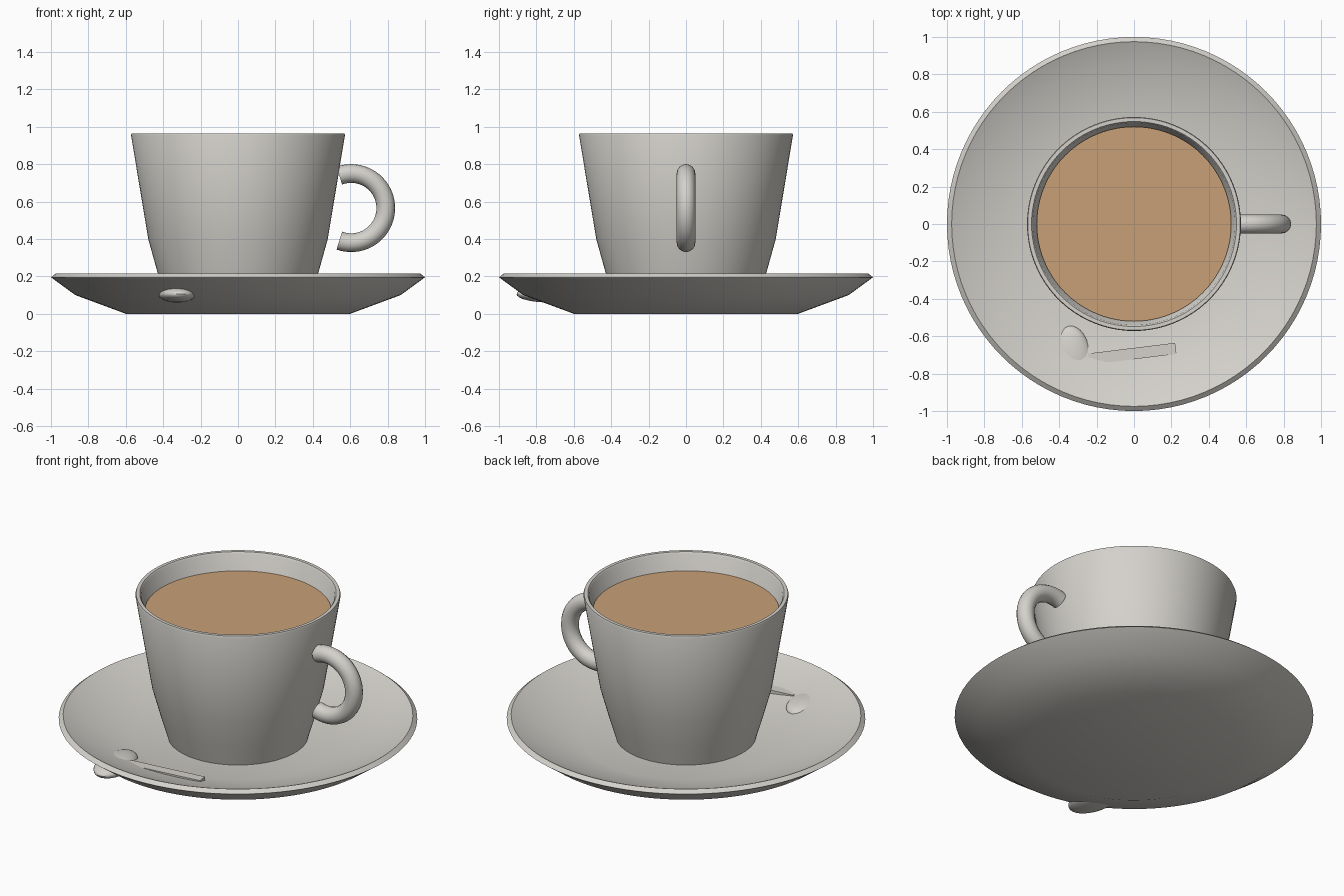
import bpy, bmesh
from math import radians, sin, cos, pi
from mathutils import Matrix

if "Cube" in bpy.data.objects:
    bpy.data.objects.remove(bpy.data.objects["Cube"], do_unlink=True)


def make_material(name, rgb):
    mat = bpy.data.materials.new(name)
    mat.use_nodes = True
    colour = (*rgb, 1)
    mat.diffuse_color = colour
    mat.node_tree.nodes["Principled BSDF"].inputs["Base Color"].default_value = colour
    return mat


porcelain = make_material("warm_grey_porcelain", (0.66, 0.64, 0.60))
coffee = make_material("milky_coffee", (0.575, 0.35, 0.184))


def smooth(obj):
    bpy.ops.object.select_all(action="DESELECT")
    obj.select_set(True)
    bpy.context.view_layer.objects.active = obj
    bpy.ops.object.shade_smooth_by_angle(angle=radians(40))


def add_object(name, bm, mat):
    bmesh.ops.recalc_face_normals(bm, faces=bm.faces)
    mesh = bpy.data.meshes.new(name)
    bm.to_mesh(mesh)
    bm.free()
    mesh.materials.append(mat)
    obj = bpy.data.objects.new(name, mesh)
    bpy.context.collection.objects.link(obj)
    smooth(obj)
    return obj


def lathe(name, profile, mat, steps=96):
    """Spin an (r, z) profile around the vertical axis."""
    bm = bmesh.new()
    verts = [bm.verts.new((r, 0, z)) for r, z in profile]
    edges = [bm.edges.new(pair) for pair in zip(verts, verts[1:])]
    bmesh.ops.spin(bm, geom=verts + edges, cent=(0, 0, 0), axis=(0, 0, 1),
                   angle=2 * pi, steps=steps)
    bmesh.ops.remove_doubles(bm, verts=bm.verts, dist=0.0005)
    return add_object(name, bm, mat)


# Saucer: flat foot, flaring underside, thin bevelled rim, shallow well
lathe("saucer", [(0, 0), (0.6, 0), (0.87, 0.1), (1, 0.195), (0.975, 0.215),
                 (0.965, 0.21), (0.86, 0.17), (0.59, 0.09), (0, 0.09)], porcelain)

# Cup: tapered wall with a thin lip and hollow inside
lathe("cup", [(0, 0.085), (0.39, 0.085), (0.43, 0.22), (0.48, 0.4), (0.572, 0.955),
              (0.568, 0.965), (0.548, 0.965), (0.54, 0.955), (0.445, 0.4),
              (0.36, 0.13), (0, 0.13)], porcelain)

# Coffee surface
bm = bmesh.new()
bmesh.ops.create_circle(bm, cap_ends=True, segments=96, radius=0.52,
                        matrix=Matrix.Translation((0, 0, 0.86)))
add_object("coffee_surface", bm, coffee)

# Cup handle: open ring with flat ends
curve = bpy.data.curves.new("cup_handle", "CURVE")
curve.dimensions = "3D"
curve.bevel_depth = 0.05
curve.bevel_resolution = 6
curve.use_fill_caps = True
count = 41
spline = curve.splines.new("POLY")
spline.points.add(count - 1)
for i, point in enumerate(spline.points):
    a = radians(-110 + 220 * i / (count - 1))
    point.co = (0.605 + 0.185 * cos(a), 0, 0.565 + 0.185 * sin(a), 1)
curve.materials.append(porcelain)
handle = bpy.data.objects.new("cup_handle", curve)
bpy.context.collection.objects.link(handle)
bpy.ops.object.select_all(action="DESELECT")
handle.select_set(True)
bpy.context.view_layer.objects.active = handle
bpy.ops.object.convert(target="MESH")
smooth(bpy.context.view_layer.objects.active)

# Spoon: flattened bowl and a bar handle, both half sunk into the saucer
turn = Matrix.Rotation(radians(7), 4, "Z")
bm = bmesh.new()
bmesh.ops.create_uvsphere(bm, u_segments=32, v_segments=16, radius=1)
bm.transform(Matrix.Translation((-0.325, -0.725, 0.105)) @ turn
             @ Matrix.Diagonal((0.102, 0.182, 0.045, 1)))
add_object("spoon_bowl", bm, porcelain)

bm = bmesh.new()
bmesh.ops.create_cube(bm, size=1)
bm.transform(Matrix.Translation((-0.01, -0.694, 0.123)) @ turn
             @ Matrix.Diagonal((0.47, 0.06, 0.03, 1)))
add_object("spoon_handle", bm, porcelain)
